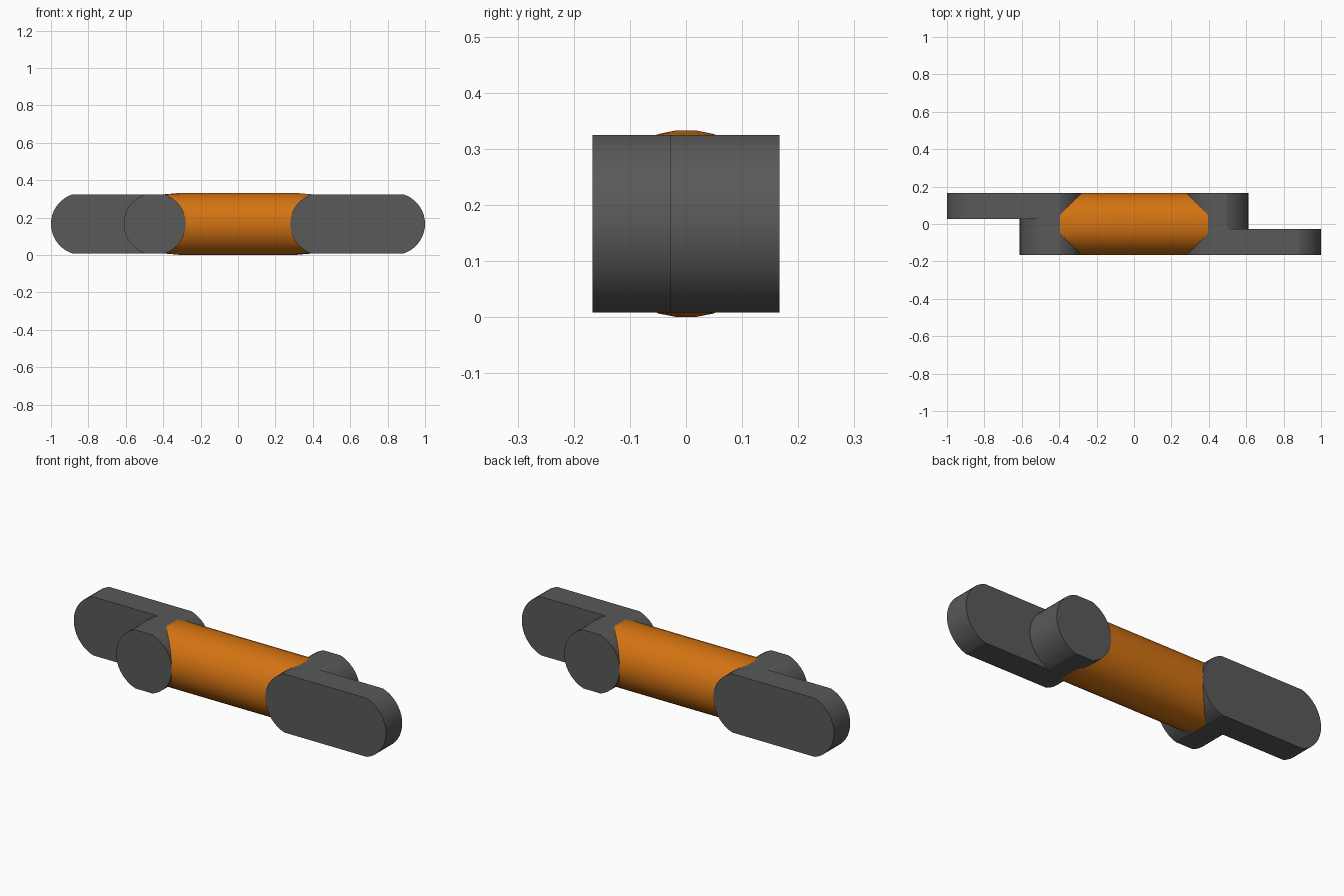
import bpy, bmesh, math

if "Cube" in bpy.data.objects:
    bpy.data.objects.remove(bpy.data.objects["Cube"])

R = 0.166        # end radius of the grip outlines
ZC = 0.1665      # height of the model's axis
FLAT = 0.158     # half height of the flattened grips
DEPTH = 0.1668   # half depth of the grips
STEP = 0.028     # y position of the step between long and short half
ARC = 18         # segments per rounded end


def material(name, color):
    m = bpy.data.materials.new(name)
    m.diffuse_color = (*color, 1)
    m.use_nodes = True
    m.node_tree.nodes["Principled BSDF"].inputs["Base Color"].default_value = m.diffuse_color
    return m


def finish(bm, name, mat, angle):
    bmesh.ops.recalc_face_normals(bm, faces=bm.faces)
    mesh = bpy.data.meshes.new(name)
    bm.to_mesh(mesh)
    bm.free()
    mesh.materials.append(mat)
    obj = bpy.data.objects.new(name, mesh)
    obj.location.z = ZC
    bpy.context.collection.objects.link(obj)
    bpy.ops.object.select_all(action='DESELECT')
    obj.select_set(True)
    bpy.context.view_layer.objects.active = obj
    bpy.ops.object.shade_smooth_by_angle(angle=math.radians(angle))
    return obj


def arc(cx, side):
    """Round end from bottom to top; side is -1 for left, 1 for right."""
    a = math.asin(FLAT / R)
    angles = [-a + 2 * a * i / ARC for i in range(ARC + 1)]
    return [(cx + side * R * math.cos(t), R * math.sin(t)) for t in angles]


def bridge(bm, a, b):
    for i in range(len(a)):
        j = (i + 1) % len(a)
        bm.faces.new((a[i], a[j], b[j], b[i]))


def grip(name, turn):
    """Stepped grip: long rounded bar on one half, short round on the other."""
    bm = bmesh.new()

    def layer(points, y):
        return [bm.verts.new((turn * x, turn * y, z)) for x, z in points]

    inner = arc(-0.445, 1)[::-1]
    short = arc(-0.445, -1)
    long = arc(-0.834, -1)
    outline = inner + [short[0]] + long + [short[-1]]
    back = layer(outline, DEPTH)
    mid = layer(outline, STEP)
    n = len(inner)
    curve = [mid[n]] + layer(short[1:-1], STEP) + [mid[-1]]
    front = layer(inner + short, -DEPTH)
    bridge(bm, back, mid)
    bridge(bm, mid[:n] + curve, front)
    bm.faces.new(back)
    bm.faces.new(front)
    bm.faces.new(mid[n + 1:-1] + curve[::-1])   # step face
    return finish(bm, name, dark, 12)


def barrel():
    """Round barrel whose ends flatten into the grips."""
    bm = bmesh.new()
    sides = 32
    radius = ZC / math.cos(math.pi / sides)
    rings = []
    for x, limit in ((-0.396, FLAT), (-0.30, 1), (0.30, 1), (0.396, FLAT)):
        ring = []
        for i in range(sides):
            t = 2 * math.pi * (i + 0.5) / sides
            z = max(-limit, min(limit, radius * math.sin(t)))
            ring.append(bm.verts.new((x, radius * math.cos(t), z)))
        rings.append(ring)
    for a, b in zip(rings, rings[1:]):
        bridge(bm, a, b)
    bm.faces.new(rings[0])
    bm.faces.new(rings[-1])
    return finish(bm, "barrel", orange, 30)


dark = material("dark_grey", (0.10, 0.10, 0.10))
orange = material("orange", (0.65, 0.17, 0.006))

barrel()
grip("left_grip", 1)
grip("right_grip", -1)
